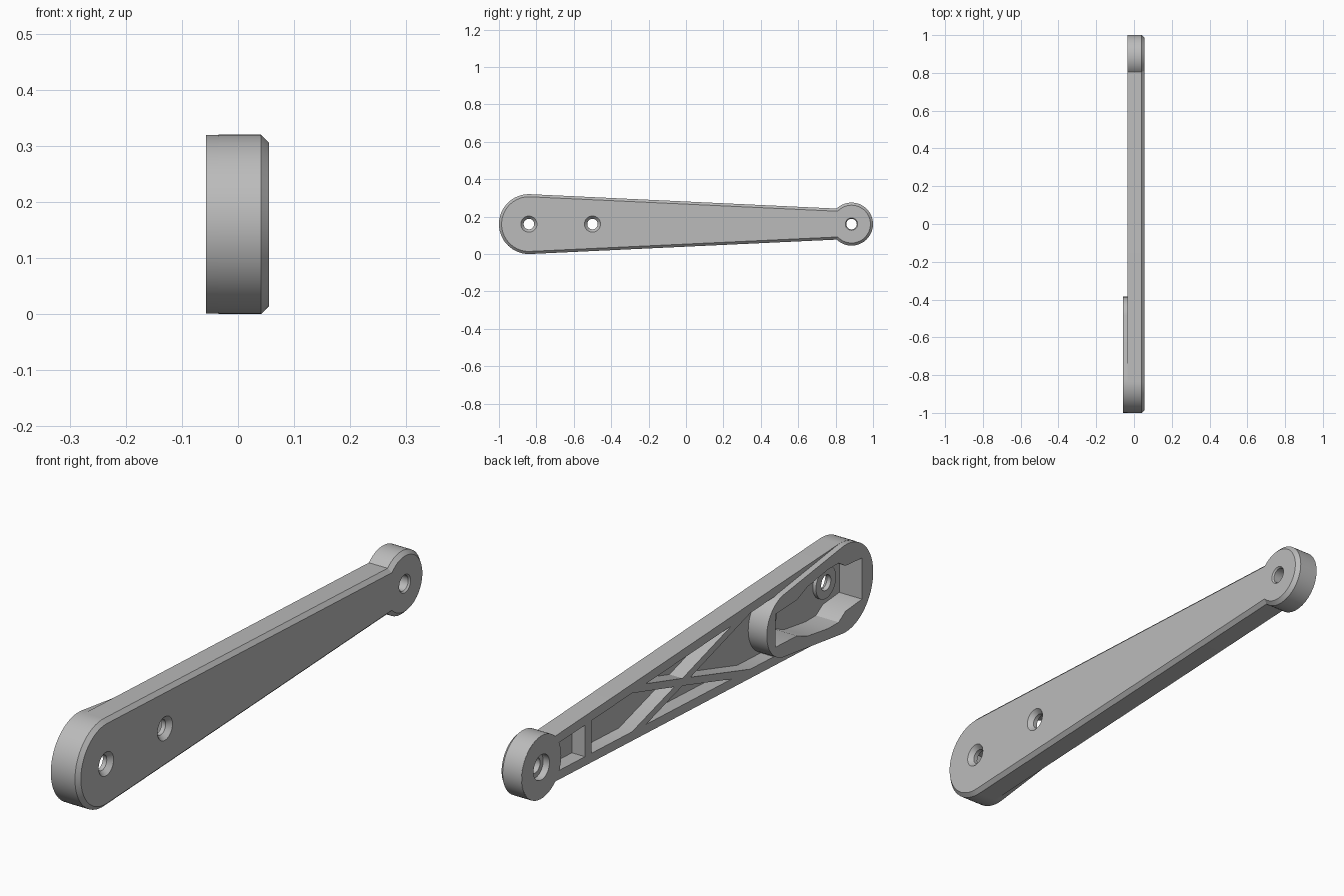
import bpy, bmesh
from math import sin, cos, pi, asin, sqrt, atan2
from mathutils import Vector

if "Cube" in bpy.data.objects:
    bpy.data.objects.remove(bpy.data.objects["Cube"])

AXIS_Z = 0.16                       # height of the arm's centre line
BIG_Y, BIG_R = -0.84, 0.16
TIP_Y, TIP_R = 0.885, 0.115
SCREW_Y = (BIG_Y, -0.5)
BACK, FRONT, FLOOR = -0.035, 0.055, 0.018

grey = bpy.data.materials.new("plain grey")
grey.use_nodes = True
grey.diffuse_color = (0.5, 0.5, 0.5, 1)
grey.node_tree.nodes["Principled BSDF"].inputs["Base Color"].default_value = (0.5, 0.5, 0.5, 1)


def half(y):
    """Half height of the tapered arm."""
    return BIG_R - 0.047 * (y - BIG_Y)


def arc(cy, r, a0, a1, n=40):
    return [(cy + r * cos(a0 + (a1 - a0) * i / n), r * sin(a0 + (a1 - a0) * i / n))
            for i in range(n + 1)]


def circle(cy, r, n=48):
    return arc(cy, r, 0, 2 * pi, n)[:-1]


def mirrored(pts):
    """Close an outline by mirroring its upper half."""
    return pts + [(y, -z) for y, z in reversed(pts) if abs(z) > 1e-6]


def inset(pts, d):
    """Offset a closed outline inwards with mitred corners."""
    p = [Vector(q) for q in pts]
    n = len(p)
    area = sum(p[i - 1].x * p[i].y - p[i].x * p[i - 1].y for i in range(n))
    s = 1 if area > 0 else -1
    out = []
    for i in range(n):
        e0 = (p[i] - p[i - 1]).normalized()
        e1 = (p[(i + 1) % n] - p[i]).normalized()
        n0, n1 = Vector((-e0.y, e0.x)) * s, Vector((-e1.y, e1.x)) * s
        out.append(tuple(p[i] + (n0 + n1) * (d / (1 + n0.dot(n1)))))
    return out


def loft(name, layers):
    """Join outlines standing at successive x positions into a solid."""
    bm = bmesh.new()
    rings = [[bm.verts.new((x, y, AXIS_Z + z)) for y, z in pts] for x, pts in layers]
    n = len(rings[0])
    for a, b in zip(rings, rings[1:]):
        for i in range(n):
            bm.faces.new((a[i], a[(i + 1) % n], b[(i + 1) % n], b[i]))
    bm.faces.new(rings[0])
    bm.faces.new(rings[-1])
    bmesh.ops.recalc_face_normals(bm, faces=bm.faces)
    mesh = bpy.data.meshes.new(name)
    bm.to_mesh(mesh)
    bm.free()
    mesh.materials.append(grey)
    ob = bpy.data.objects.new(name, mesh)
    bpy.context.collection.objects.link(ob)
    return ob


def prism(name, pts, x0, x1):
    return loft(name, [(x0, pts), (x1, pts)])


def combine(target, tool, operation):
    tool.hide_render = True
    mod = target.modifiers.new(tool.name, "BOOLEAN")
    mod.operation, mod.solver, mod.object = operation, "EXACT", tool
    bpy.context.view_layer.objects.active = target
    bpy.ops.object.modifier_apply(modifier=mod.name)
    bpy.data.objects.remove(tool)


# Tapered arm with a round head at each end and a chamfered outer face
lean = pi / 2 - asin(0.047)
neck = half(0.8)
neck_angle = atan2(neck, -sqrt(TIP_R ** 2 - neck ** 2))
outline = arc(TIP_Y, TIP_R, -neck_angle, neck_angle) + arc(BIG_Y, BIG_R, lean, 2 * pi - lean)
arm = loft("lever_arm", [(BACK, outline), (0.041, outline), (FRONT, inset(outline, 0.014))])

# Truss pockets left between the crossed ribs
def rim(y):
    return half(y) - 0.02

cross, near, far = (0.07, 0), (0.36, rim(0.36)), (-0.32, rim(-0.32))
upper = [near, far, cross]
pockets = [
    mirrored([(0.8, rim(0.8)), (0.62, rim(0.62))]),
    mirrored([(0.61, rim(0.61)), near, cross]),
    mirrored([cross, far, (-0.47, rim(-0.47))]),
    upper,
    [(y, -z) for y, z in upper],
]
for pts in pockets:
    combine(arm, prism("truss_pocket", inset(pts, 0.013), -0.1, FLOOR), "DIFFERENCE")

# Round tip head, standing clear of the end pocket
combine(arm, prism("tip_head", circle(TIP_Y, TIP_R - 0.001), BACK - 0.0005, 0.03), "UNION")

# Raised housing on the back of the big end
small_r = 0.115
tilt = pi / 2 - asin((BIG_R - small_r) / 0.34)
housing = arc(-0.5, small_r, -tilt, tilt) + arc(BIG_Y, BIG_R - 0.0005, tilt, 2 * pi - tilt)
combine(arm, prism("housing", housing, -0.057, 0.03), "UNION")

# Keyed recess inside the housing
recess = mirrored([(-0.435, 0.06), (-0.56, 0.066), (-0.62, 0.09), (-0.74, 0.108),
                   (-0.8, 0.108), (-0.84, 0.083), (-0.935, 0.075)])
combine(arm, prism("recess", recess, -0.1, 0.035), "DIFFERENCE")

# Screw collars, through holes and countersinks
for y in SCREW_Y:
    combine(arm, prism("collar", circle(y, 0.058), 0.022, 0.045), "UNION")
for y in SCREW_Y:
    combine(arm, loft("screw_hole", [(-0.1, circle(y, 0.028)), (0.038, circle(y, 0.028)),
                                     (0.056, circle(y, 0.044))]), "DIFFERENCE")

# Pivot hole with a counterbore on the back
combine(arm, loft("pivot_hole", [(-0.1, circle(TIP_Y, 0.028)), (0.049, circle(TIP_Y, 0.028)),
                                 (0.056, circle(TIP_Y, 0.034))]), "DIFFERENCE")
combine(arm, prism("counterbore", circle(TIP_Y, 0.046), -0.1, -0.01), "DIFFERENCE")

# Smooth round walls, crisp edges
bpy.ops.object.select_all(action="DESELECT")
arm.select_set(True)
bpy.context.view_layer.objects.active = arm
bpy.ops.object.shade_smooth_by_angle(angle=pi / 6)
